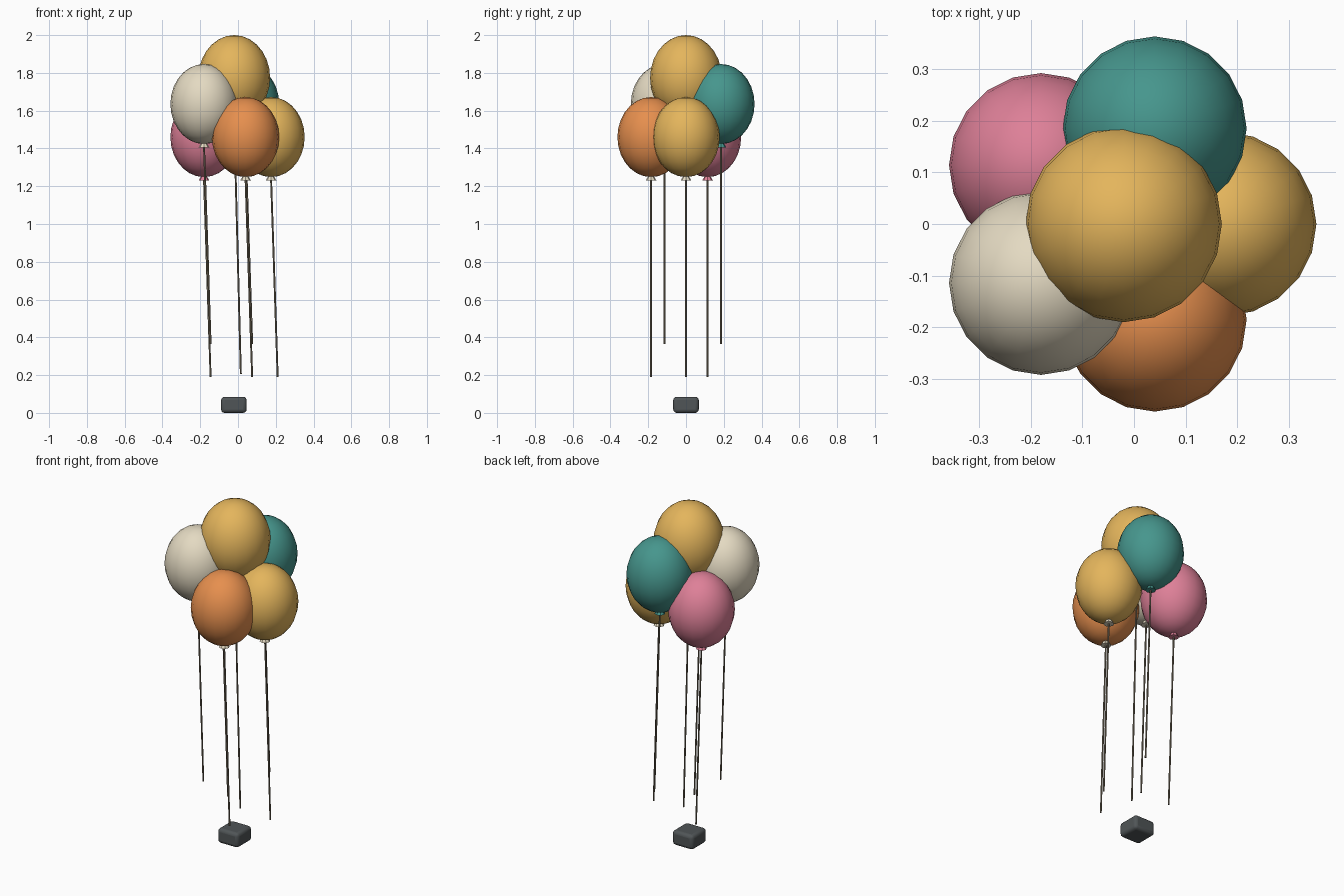
import bpy
from mathutils import Vector

if "Cube" in bpy.data.objects:
    bpy.data.objects.remove(bpy.data.objects["Cube"])


def material(name, rgb):
    """Flat material from an sRGB 0-255 colour."""
    lin = [((c / 255 + 0.055) / 1.055) ** 2.4 for c in rgb]
    m = bpy.data.materials.new(name)
    m.diffuse_color = (*lin, 1)
    m.use_nodes = True
    m.node_tree.nodes["Principled BSDF"].inputs["Base Color"].default_value = m.diffuse_color
    return m


yellow = material("yellow", (228, 181, 92))
teal = material("teal", (70, 150, 141))
pink = material("pink", (222, 128, 152))
cream = material("cream", (228, 218, 194))
orange = material("orange", (230, 143, 78))
cord = material("cord", (132, 121, 102))
charcoal = material("charcoal", (80, 85, 87))


def finish(name, mat, angle=None):
    ob = bpy.context.object
    ob.name = name
    ob.data.materials.append(mat)
    if angle:
        bpy.ops.object.shade_smooth_by_angle(angle=angle)
    return ob


def balloon(name, x, y, top, r, mat, knot_mat, string_end):
    half = r * 1.19
    zc = top - half
    bottom = top - 2 * half
    # balloon skin
    bpy.ops.mesh.primitive_uv_sphere_add(segments=20, ring_count=14, radius=1, location=(x, y, zc))
    bpy.context.object.scale = (r, r, half)
    bpy.ops.object.transform_apply(location=False, rotation=False, scale=True)
    finish(name + "_balloon", mat, 0.9)
    # flared knot below it
    bpy.ops.mesh.primitive_cone_add(vertices=8, radius1=0.029, radius2=0.004, depth=0.042,
                                    location=(x, y, bottom + 0.002))
    finish(name + "_knot", knot_mat)
    # hanging string, leaning slightly to +x
    a = Vector((x, y, bottom - 0.01))
    b = Vector((x + 0.035, y, string_end))
    bpy.ops.mesh.primitive_cylinder_add(vertices=6, radius=0.005, depth=(a - b).length, location=(a + b) / 2)
    bpy.context.object.rotation_euler = (a - b).to_track_quat('Z', 'Y').to_euler()
    finish(name + "_string", cord, 0.9)


balloon("top", -0.02, 0, 2.0, 0.19, yellow, cream, 0.205)
balloon("right", 0.175, 0, 1.672, 0.178, yellow, cream, 0.19)
balloon("rear", 0.04, 0.185, 1.847, 0.178, teal, teal, 0.365)
balloon("rear_left", -0.18, 0.114, 1.672, 0.178, pink, pink, 0.19)
balloon("front_left", -0.18, -0.114, 1.847, 0.178, cream, cream, 0.365)
balloon("front", 0.04, -0.185, 1.672, 0.178, orange, cream, 0.19)

# rounded weight on the ground
bpy.ops.mesh.primitive_cube_add(size=1, location=(-0.022, 0, 0.0425))
bpy.context.object.scale = (0.135, 0.135, 0.085)
bpy.ops.object.transform_apply(location=False, rotation=False, scale=True)
weight = finish("weight", charcoal)
bevel = weight.modifiers.new("rounding", 'BEVEL')
bevel.width = 0.018
bevel.segments = 3
bpy.ops.object.shade_smooth_by_angle(angle=0.7)
